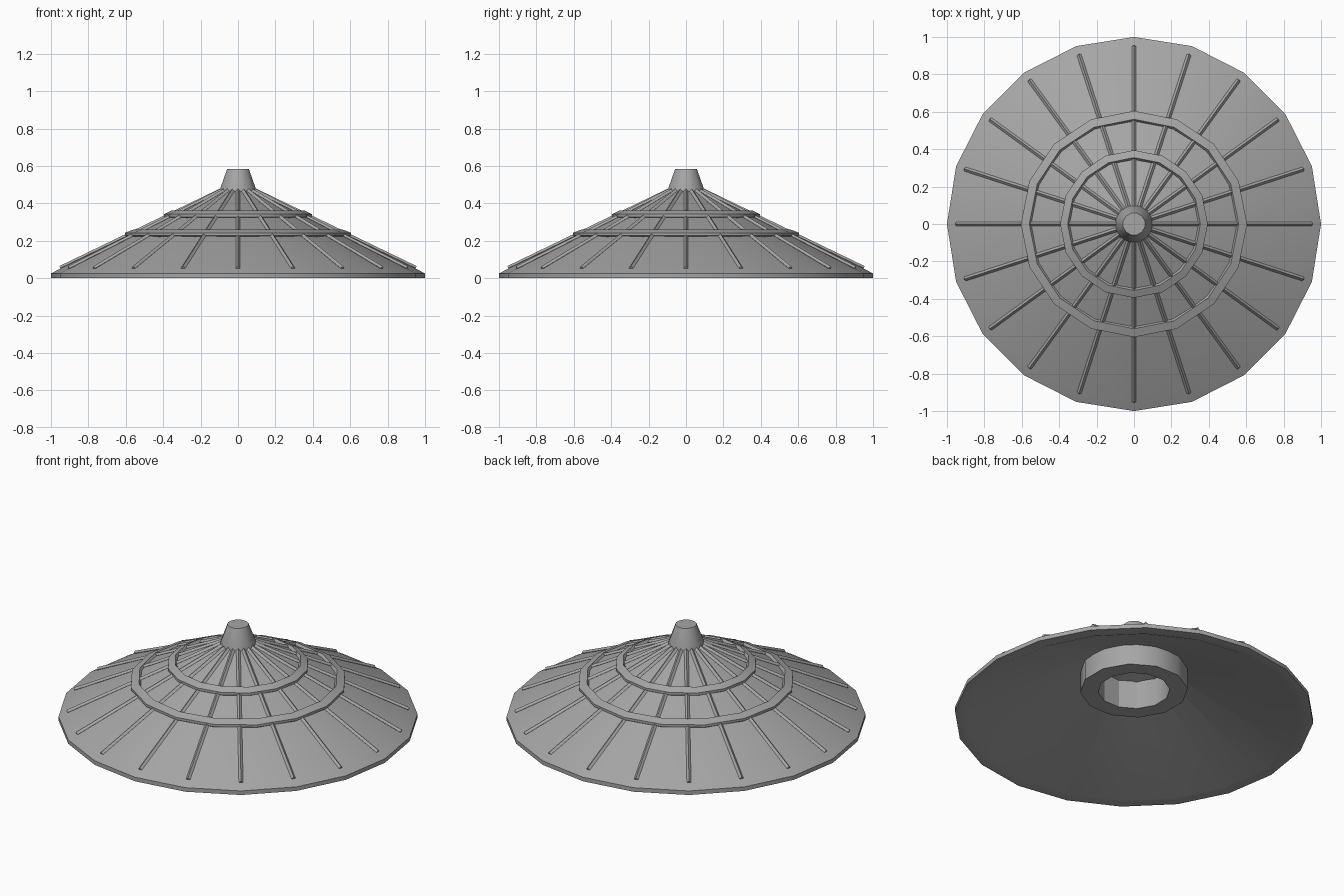
import bpy, math
from mathutils import Vector

cube = bpy.data.objects.get("Cube")
if cube:
    bpy.data.objects.remove(cube, do_unlink=True)

grey = bpy.data.materials.new("plain grey")
grey.use_nodes = True
grey.diffuse_color = (0.38, 0.38, 0.38, 1)
grey.node_tree.nodes["Principled BSDF"].inputs["Base Color"].default_value = grey.diffuse_color


def make(name, verts, faces, smooth=True):
    mesh = bpy.data.meshes.new(name)
    mesh.from_pydata(verts, [], faces)
    mesh.materials.append(grey)
    obj = bpy.data.objects.new(name, mesh)
    bpy.context.collection.objects.link(obj)
    bpy.ops.object.select_all(action='DESELECT')
    obj.select_set(True)
    bpy.context.view_layer.objects.active = obj
    bpy.ops.object.mode_set(mode='EDIT')
    bpy.ops.mesh.select_all(action='SELECT')
    bpy.ops.mesh.normals_make_consistent(inside=False)
    bpy.ops.object.mode_set(mode='OBJECT')
    if smooth:
        bpy.ops.object.shade_smooth_by_angle(angle=math.radians(30))
    return obj


def lathe(name, profile, sides, closed=True, turn=0.0):
    """Spin an (r, z) profile; an open profile gets capped at both ends."""
    verts, faces = [], []
    for r, z in profile:
        for i in range(sides):
            a = turn + math.tau * i / sides
            verts.append((r * math.cos(a), r * math.sin(a), z))
    n = len(profile)
    for k in range(n if closed else n - 1):
        for i in range(sides):
            j, m = (i + 1) % sides, (k + 1) % n
            faces.append((k * sides + i, k * sides + j, m * sides + j, m * sides + i))
    if not closed:
        faces.append(tuple(range(sides)))
        faces.append(tuple(range((n - 1) * sides, n * sides)))
    return make(name, verts, faces)


# Broad conical shell with a thick rim and a hollow underside
lathe("hat_shell", [(0.03, 0.42), (0.93, 0), (1, 0), (1, 0.025), (0.95, 0.052),
                    (0.1, 0.465), (0.03, 0.485)], 20, closed=False)

# Raised bands around the cone
lathe("lower_band", [(0.585, 0.215), (0.605, 0.228), (0.605, 0.243), (0.56, 0.26), (0.545, 0.24)], 16)
lathe("upper_band", [(0.375, 0.315), (0.395, 0.328), (0.395, 0.343), (0.355, 0.362), (0.34, 0.34)], 16)

# Crown knob
lathe("top_knob", [(0.102, 0.455), (0.1, 0.475), (0.06, 0.585)], 12, closed=False,
      turn=math.pi / 12)

# Head ring beneath
lathe("head_ring", [(0.2, 0.17), (0.3, 0.17), (0.3, 0.305), (0.2, 0.35)], 12, turn=math.pi / 12)

# Thin radial ribs with a diamond section, merged into one part
verts, faces = [], []
ends = [Vector((0.08, 0.474)), Vector((0.95, 0.054))]
half = 0.012
for i in range(20):
    a = math.tau * i / 20
    out = Vector((math.cos(a), math.sin(a), 0))
    side = Vector((-math.sin(a), math.cos(a), 0))
    up = (out * 0.43 + Vector((0, 0, 0.9))).normalized()
    b = len(verts)
    for e in ends:
        c = out * e.x + Vector((0, 0, e.y))
        verts += [c + side * half, c + up * half, c - side * half, c - up * half]
    faces += [(b + k, b + (k + 1) % 4, b + 4 + (k + 1) % 4, b + 4 + k) for k in range(4)]
    faces += [(b, b + 1, b + 2, b + 3), (b + 4, b + 5, b + 6, b + 7)]
make("radial_ribs", verts, faces, smooth=False)
